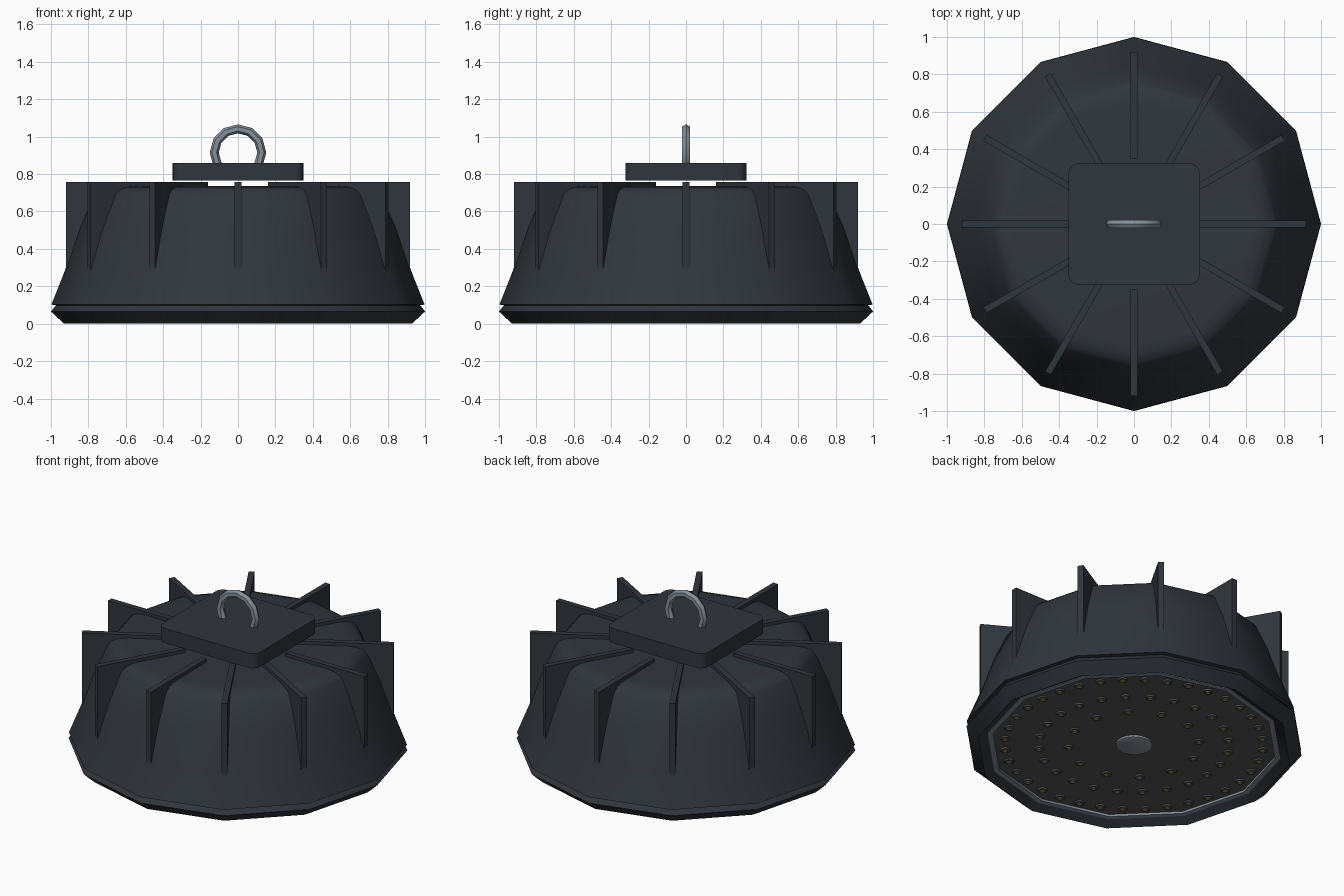
import bpy, bmesh
from math import pi, sin, cos, radians
from mathutils import Matrix, Vector

if "Cube" in bpy.data.objects:
    bpy.data.objects.remove(bpy.data.objects["Cube"])

SIDES = 12


def material(name, rgb):
    m = bpy.data.materials.new(name)
    m.diffuse_color = (*rgb, 1)
    m.use_nodes = True
    m.node_tree.nodes["Principled BSDF"].inputs["Base Color"].default_value = m.diffuse_color
    return m


DARK = material("dark_metal", (0.03, 0.037, 0.047))
STEEL = material("steel", (0.24, 0.28, 0.33))
PANEL = material("panel_grey", (0.09, 0.09, 0.09))
LED = material("led_yellow", (0.35, 0.27, 0.08))


def finish(name, bm, mat, smooth=None):
    bmesh.ops.recalc_face_normals(bm, faces=bm.faces[:])
    me = bpy.data.meshes.new(name)
    bm.to_mesh(me)
    bm.free()
    me.materials.append(mat)
    ob = bpy.data.objects.new(name, me)
    bpy.context.collection.objects.link(ob)
    if smooth:
        bpy.ops.object.select_all(action='DESELECT')
        ob.select_set(True)
        bpy.context.view_layer.objects.active = ob
        bpy.ops.object.shade_smooth_by_angle(angle=radians(smooth))
    return ob


def lathe(name, profile, mat, sides=SIDES, ring=False, smooth=40):
    """Turn (radius, z) points around z; ring closes the section, otherwise ends are capped."""
    bm = bmesh.new()
    loops = [[bm.verts.new((r * cos(2 * pi * i / sides), r * sin(2 * pi * i / sides), z))
              for i in range(sides)] for r, z in profile]
    pairs = list(zip(loops, loops[1:]))
    if ring:
        pairs.append((loops[-1], loops[0]))
    for a, b in pairs:
        for i in range(sides):
            j = (i + 1) % sides
            bm.faces.new((a[i], a[j], b[j], b[i]))
    if not ring:
        bm.faces.new(loops[0])
        bm.faces.new(loops[-1])
    return finish(name, bm, mat, smooth)


# Housing, bottom rim, steel retaining ring, panel and centre cap
lathe("housing", [(0.97, 0.098), (0.998, 0.102), (0.925, 0.285), (0.845, 0.52), (0.77, 0.69),
                  (0.745, 0.715), (0.70, 0.731), (0.65, 0.735)], DARK, smooth=50)
lathe("bottom_rim", [(0.872, 0.035), (0.93, 0), (1.0, 0.065), (0.975, 0.097), (0.872, 0.097)],
      DARK, ring=True)
lathe("retaining_ring", [(0.842, 0.03), (0.874, 0.03), (0.874, 0.09), (0.842, 0.09)],
      STEEL, ring=True)
lathe("led_panel", [(0.85, 0.09), (0.85, 0.044)], PANEL)
lathe("centre_cap", [(0.107, 0.06), (0.107, 0.032), (0.1, 0.028)], STEEL, sides=24, smooth=60)

# Cooling fins
bm = bmesh.new()
section = [(0.35, 0.72), (0.70, 0.72), (0.92, 0.288), (0.92, 0.757), (0.35, 0.757)]
for i in range(12):
    rot = Matrix.Rotation(2 * pi * i / 12, 4, 'Z')
    a, b = [[bm.verts.new(rot @ Vector((r, t, z))) for r, z in section] for t in (-0.018, 0.018)]
    bm.faces.new(a)
    bm.faces.new(b)
    for k in range(len(section)):
        n = (k + 1) % len(section)
        bm.faces.new((a[k], a[n], b[n], b[k]))
finish("cooling_fins", bm, DARK)

# Mounting plate with rounded corners
bm = bmesh.new()
hx, hy, rad = 0.35, 0.324, 0.05
outline = []
for q, (sx, sy) in enumerate([(1, 1), (-1, 1), (-1, -1), (1, -1)]):
    for s in range(5):
        t = pi / 2 * (q + s / 4)
        outline.append((sx * (hx - rad) + rad * cos(t), sy * (hy - rad) + rad * sin(t)))
face = bm.faces.new([bm.verts.new((x, y, 0.765)) for x, y in outline])
ext = bmesh.ops.extrude_face_region(bm, geom=[face], use_keep_orig=True)
for v in ext["geom"]:
    if isinstance(v, bmesh.types.BMVert):
        v.co.z = 0.86
finish("mounting_plate", bm, DARK, 40)

# Hanging ring
bpy.ops.mesh.primitive_torus_add(major_radius=0.127, minor_radius=0.024, major_segments=12,
                                 minor_segments=6, location=(0, 0, 0.915),
                                 rotation=(pi / 2, 0, 0))
hook = bpy.context.object
hook.name = "hanging_ring"
hook.data.materials.append(STEEL)
bpy.ops.object.shade_smooth_by_angle(angle=radians(40))


# LED cups and lamps in three rings
def led_rings(name, r_top, r_bottom, z_top, z_bottom, mat):
    bm = bmesh.new()
    for radius, count, start in [(0.76, 36, 5), (0.56, 24, 0), (0.385, 12, 15)]:
        for i in range(count):
            t = radians(start) + 2 * pi * i / count
            pos = (radius * cos(t), radius * sin(t), (z_top + z_bottom) / 2)
            bmesh.ops.create_cone(bm, cap_ends=True, segments=12, radius1=r_bottom, radius2=r_top,
                                  depth=z_top - z_bottom, matrix=Matrix.Translation(pos))
    finish(name, bm, mat, 40)


led_rings("led_cups", 0.033, 0.027, 0.05, 0.036, PANEL)
led_rings("led_lamps", 0.016, 0.012, 0.04, 0.032, LED)
